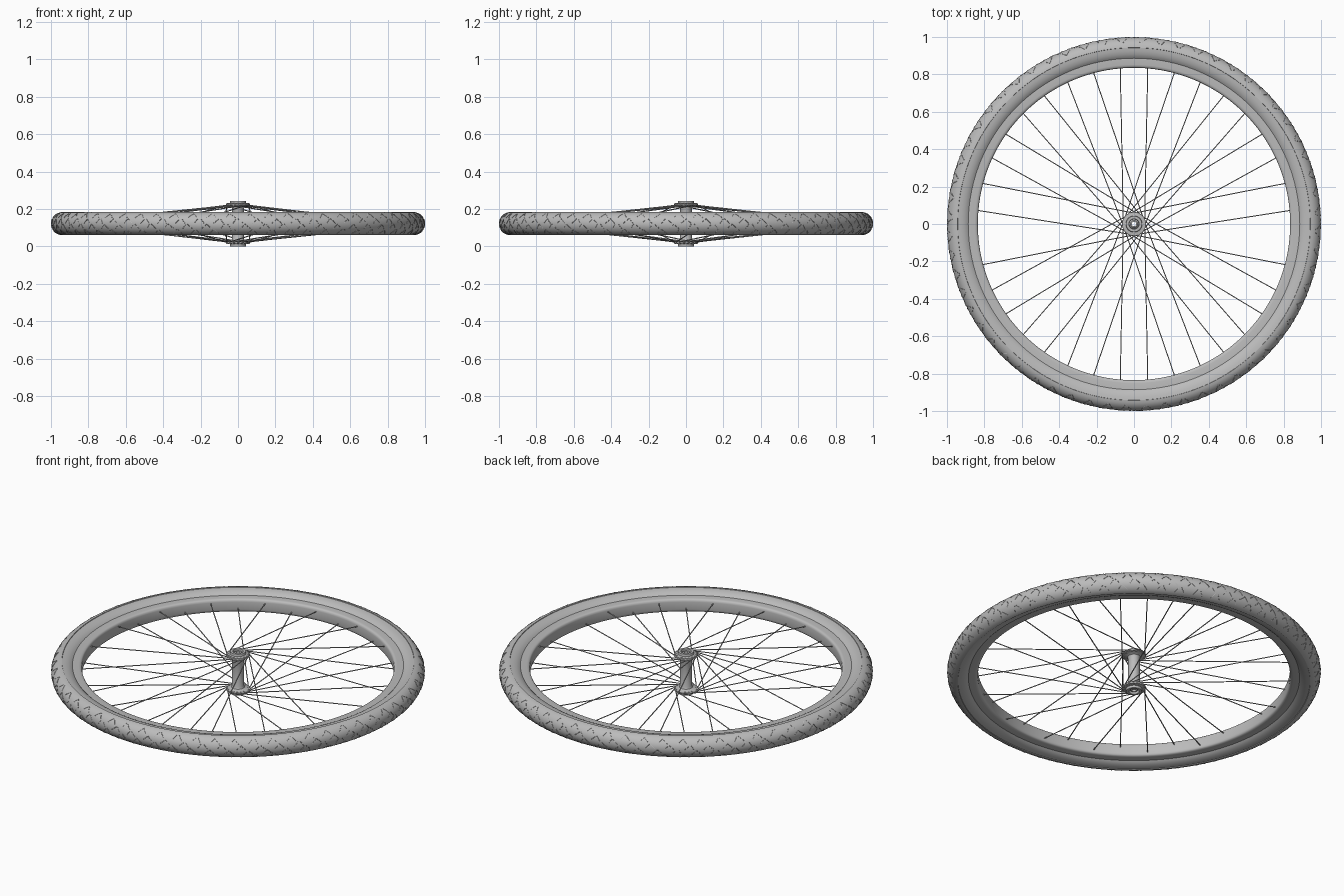
import bpy, bmesh, math, random
from mathutils import Matrix, Vector

if "Cube" in bpy.data.objects:
    bpy.data.objects.remove(bpy.data.objects["Cube"], do_unlink=True)
random.seed(4)

MID = 0.122            # height of the wheel's middle plane
TYRE_R, TYRE_W = 0.937, 0.062

grey = bpy.data.materials.new("plain_grey")
grey.use_nodes = True
grey.diffuse_color = (0.5, 0.5, 0.5, 1)
grey.node_tree.nodes["Principled BSDF"].inputs["Base Color"].default_value = (0.5, 0.5, 0.5, 1)


def finish(name, bm, angle=35):
    """Turn a bmesh into a smooth shaded object with sharp edges kept."""
    bmesh.ops.recalc_face_normals(bm, faces=bm.faces)
    for f in bm.faces:
        f.smooth = True
    for e in bm.edges:
        e.smooth = len(e.link_faces) == 2 and e.calc_face_angle(0) < math.radians(angle)
    mesh = bpy.data.meshes.new(name)
    bm.to_mesh(mesh)
    bm.free()
    mesh.materials.append(grey)
    obj = bpy.data.objects.new(name, mesh)
    bpy.context.collection.objects.link(obj)


def lathe(name, profile, steps):
    """Spin a closed (radius, height) profile around the axle."""
    bm = bmesh.new()
    verts = [bm.verts.new((r, 0, MID + z)) for r, z in profile]
    edges = [bm.edges.new((a, b)) for a, b in zip(verts, verts[1:] + verts[:1])]
    bmesh.ops.spin(bm, geom=verts + edges, cent=(0, 0, 0), axis=(0, 0, 1),
                   angle=math.tau, steps=steps, use_merge=True)
    bmesh.ops.remove_doubles(bm, verts=bm.verts, dist=1e-5)
    finish(name, bm)


def mirrored(half):
    """Complete an upper half profile with its lower half."""
    return half + [(r, -z) for r, z in reversed(half)]


def polar(r, a, z):
    return Vector((r * math.cos(a), r * math.sin(a), z))


# Tyre: round tread, a fine step, then side walls that draw in to the rim
tread = [(TYRE_R + TYRE_W * math.cos(t), TYRE_W * math.sin(t))
         for t in (math.radians(d) for d in range(6, 85, 11))]
side_wall = [(0.943, 0.0618), (0.942, 0.0585), (0.925, 0.057), (0.908, 0.052),
             (0.894, 0.045), (0.884, 0.036)]
lathe("tyre", mirrored(tread + side_wall), 144)

# Rim: a plain hoop with softly rounded inner edges
lathe("rim", mirrored([(0.89, 0.038), (0.852, 0.038), (0.842, 0.036),
                       (0.837, 0.031), (0.835, 0.022)]), 144)

# Tread: fine slanted ribs lying half sunk in the tyre
curve = bpy.data.curves.new("tread_ribs", 'CURVE')
curve.dimensions = '3D'
curve.bevel_depth = 0.0016
curve.bevel_resolution = 0
COUNT = 120
for i in range(COUNT):
    for row, (start, end) in enumerate(((-58, -30), (-24, -2), (2, 24), (30, 58))):
        a = math.tau * (i + row / 4) / COUNT
        lean = 0.03 * (1 if (i + row) % 2 else -1) * random.uniform(0.5, 1)
        spline = curve.splines.new('POLY')
        spline.points.add(3)
        for j, p in enumerate(spline.points):
            t = math.radians(start + (end - start) * j / 3)
            pos = polar(TYRE_R + TYRE_W * math.cos(t), a + lean * j / 3,
                        MID + TYRE_W * math.sin(t))
            p.co = (*pos, 1)
curve.materials.append(grey)
ribs = bpy.data.objects.new("tread_ribs", curve)
bpy.context.collection.objects.link(ribs)

# Hub: straight barrel, two spoke flanges and open raised collars
lathe("hub", mirrored([(0.026, 0.108), (0.028, 0.122), (0.042, 0.122),
                       (0.044, 0.109), (0.063, 0.106), (0.064, 0.096), (0.045, 0.093),
                       (0.035, 0.088), (0.031, 0.078)]), 32)

# Axle
lathe("axle", mirrored([(0.012, 0.116), (0.019, 0.115), (0.028, 0.105)]), 20)

# Spokes: all on one flange lean one way, those on the other lean back
bm = bmesh.new()
for k in range(36):
    if k in (18, 35):   # gaps in the lacing
        continue
    a = math.radians(5 + 10 * k)
    side = 1 if k % 2 else -1
    inner = polar(0.057, a + side * math.radians(85), MID + side * 0.101)
    outer = polar(0.845, a, MID + side * 0.015)
    line = outer - inner
    turn = line.to_track_quat('Z', 'Y').to_matrix().to_4x4()
    bmesh.ops.create_cone(bm, cap_ends=True, segments=6, radius1=0.003, radius2=0.003,
                          depth=line.length,
                          matrix=Matrix.Translation((inner + outer) / 2) @ turn)
    # Spoke head resting in the flange
    bmesh.ops.create_cone(bm, cap_ends=True, segments=6, radius1=0.005, radius2=0.005,
                          depth=0.016, matrix=Matrix.Translation(inner))
finish("spokes", bm, 70)
